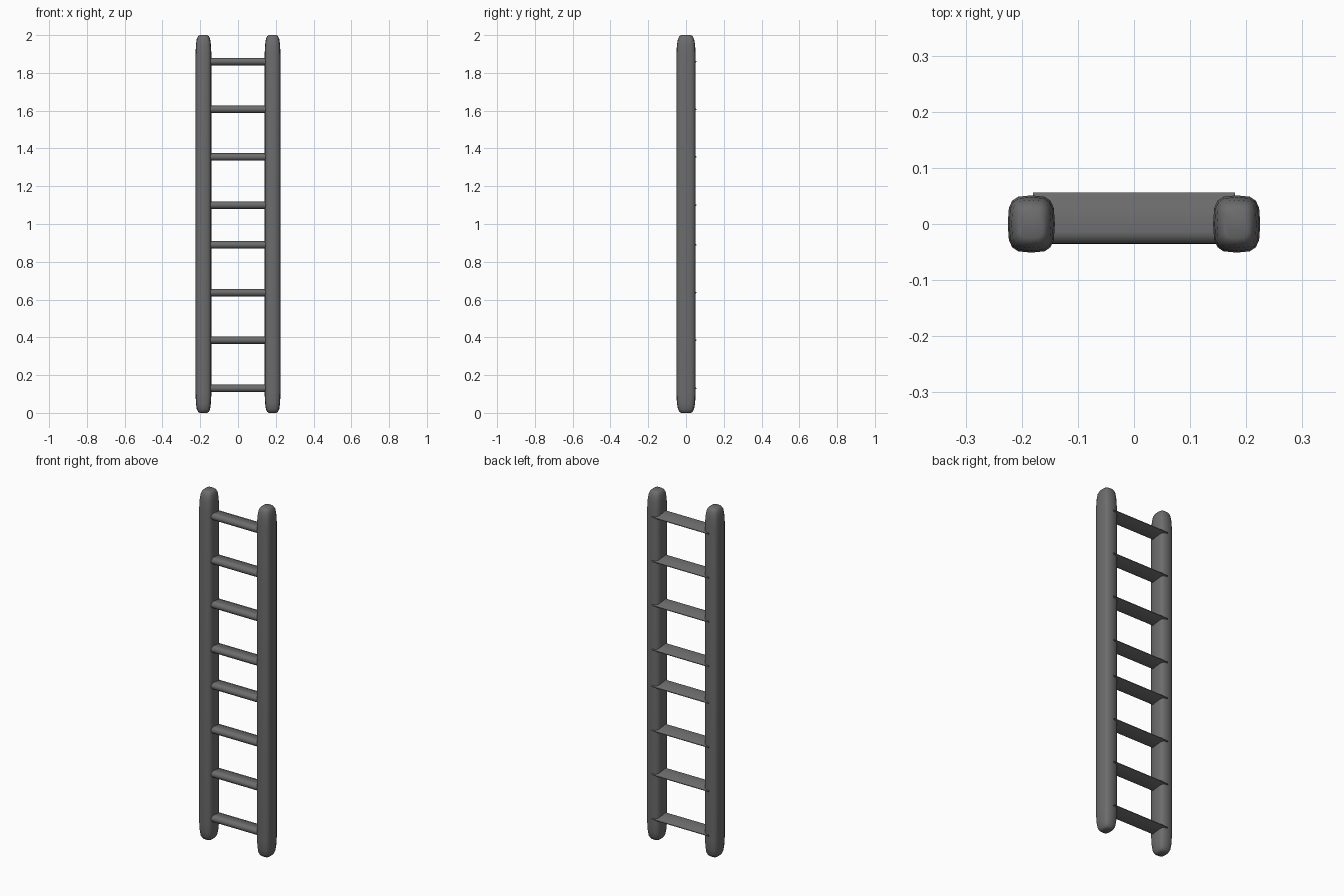
import bpy
import bmesh
from math import cos, sin, pi, copysign

cube = bpy.data.objects.get("Cube")
if cube:
    bpy.data.objects.remove(cube, do_unlink=True)

grey = bpy.data.materials.new("dark grey")
grey.use_nodes = True
colour = (0.15, 0.15, 0.15, 1)
grey.diffuse_color = colour
grey.node_tree.nodes["Principled BSDF"].inputs["Base Color"].default_value = colour


def loft(name, rings, angle):
    """Skin a list of closed rings and cap both ends."""
    bm = bmesh.new()
    loops = [[bm.verts.new(p) for p in ring] for ring in rings]
    count = len(loops[0])
    for a, b in zip(loops, loops[1:]):
        for i in range(count):
            j = (i + 1) % count
            bm.faces.new((a[i], a[j], b[j], b[i]))
    bm.faces.new(loops[0][::-1])
    bm.faces.new(loops[-1])
    bmesh.ops.recalc_face_normals(bm, faces=bm.faces)
    mesh = bpy.data.meshes.new(name)
    bm.to_mesh(mesh)
    bm.free()
    obj = bpy.data.objects.new(name, mesh)
    bpy.context.collection.objects.link(obj)
    mesh.materials.append(grey)
    bpy.ops.object.select_all(action="DESELECT")
    obj.select_set(True)
    bpy.context.view_layer.objects.active = obj
    bpy.ops.object.shade_smooth_by_angle(angle=angle)
    return obj


def soft(value):
    return copysign(abs(value) ** 0.6, value)


# Side rails: rounded box section with domed ends
SIDES = 16
dome = [(0, 0.5), (0.006, 0.68), (0.02, 0.84), (0.05, 0.94), (0.1, 1)]
levels = dome + [(2 - z, s) for z, s in reversed(dome)]
for side, name in ((1, "left_rail"), (-1, "right_rail")):
    rings = []
    for z, s in levels:
        angles = [2 * pi * i / SIDES for i in range(SIDES)]
        rings.append([(side * 0.183 + 0.042 * s * soft(cos(a)),
                       0.051 * s * soft(sin(a)), z) for a in angles])
    loft(name, rings, 0.9)

# Rungs: rounded at the front, tapering to a thin edge at the back
front_arc = [pi / 2 + pi * i / 8 for i in range(9)]
profile = [(-0.014 + 0.022 * cos(a), 0.02 * sin(a)) for a in front_arc]
profile += [(0.025, -0.014), (0.056, -0.002), (0.056, 0.002), (0.025, 0.014)]
heights = [0.13, 0.385, 0.637, 0.89, 1.1, 1.355, 1.607, 1.86]
for n, height in enumerate(heights):
    rings = [[(x, y, height + z) for y, z in profile] for x in (-0.18, 0.18)]
    loft(f"rung_{n + 1}", rings, 0.6)
